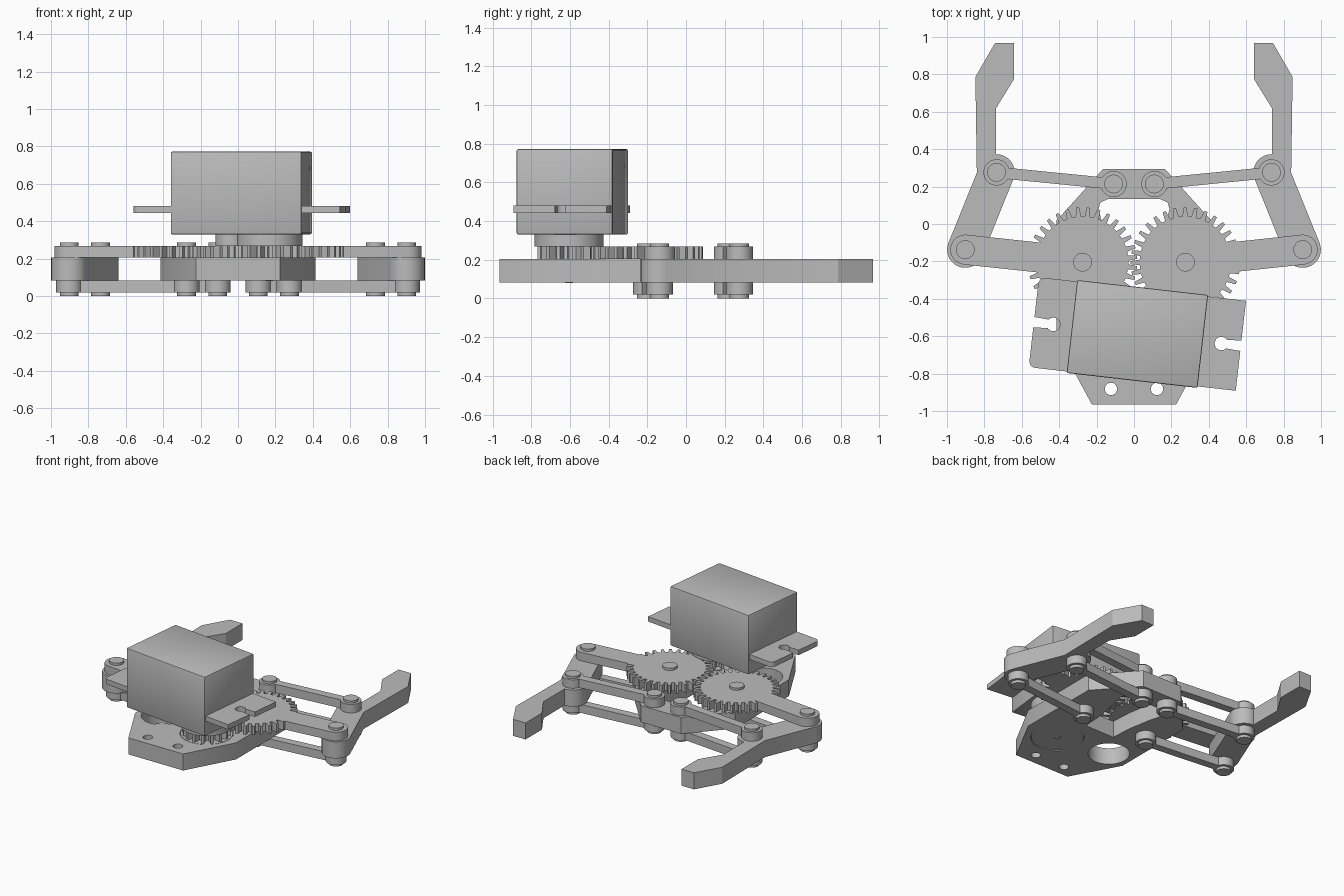
import bpy, bmesh, math
from math import sin, cos, pi, radians, atan2
from mathutils import Vector

if "Cube" in bpy.data.objects:
    bpy.data.objects.remove(bpy.data.objects["Cube"], do_unlink=True)

GREY = (0.5, 0.5, 0.5, 1)
mat = bpy.data.materials.new("plain grey")
mat.use_nodes = True
mat.diffuse_color = GREY
mat.node_tree.nodes["Principled BSDF"].inputs["Base Color"].default_value = GREY

# Height layers
LOW, MID, HIGH, TOP = 0.02, 0.082, 0.205, 0.268
PIN_TOP = 0.285


def prism(name, outline, z0, z1):
    """Extrude a flat outline between two heights."""
    bm = bmesh.new()
    face = bm.faces.new([bm.verts.new((x, y, z0)) for x, y in outline])
    face.normal_update()
    if face.normal.z < 0:
        face.normal_flip()
    new = bmesh.ops.extrude_face_region(bm, geom=[face], use_keep_orig=True)["geom"]
    for v in new:
        if isinstance(v, bmesh.types.BMVert):
            v.co.z = z1
    bmesh.ops.recalc_face_normals(bm, faces=bm.faces)
    mesh = bpy.data.meshes.new(name)
    bm.to_mesh(mesh)
    bm.free()
    mesh.materials.append(mat)
    obj = bpy.data.objects.new(name, mesh)
    bpy.context.collection.objects.link(obj)
    return obj


def activate(obj):
    bpy.ops.object.select_all(action="DESELECT")
    obj.select_set(True)
    bpy.context.view_layer.objects.active = obj


def combine(obj, others, operation="UNION"):
    """Join or cut solids, then remove the helpers."""
    activate(obj)
    for other in others:
        mod = obj.modifiers.new("combine", "BOOLEAN")
        mod.operation, mod.solver, mod.object = operation, "EXACT", other
        bpy.ops.object.modifier_apply(modifier=mod.name)
        bpy.data.objects.remove(other, do_unlink=True)
    return obj


def smooth(obj):
    activate(obj)
    bpy.ops.object.shade_smooth_by_angle(angle=radians(30))
    return obj


def arc(c, r, a0, a1, n=16):
    return [(c[0] + r * cos(a0 + (a1 - a0) * i / n),
             c[1] + r * sin(a0 + (a1 - a0) * i / n)) for i in range(n + 1)]


def circle(c, r, n=32):
    return arc(c, r, 0, 2 * pi, n)[:-1]


def bar(a, b, r):
    """Capsule outline around the segment a-b."""
    t = atan2(b[1] - a[1], b[0] - a[0])
    return arc(b, r, t - pi / 2, t + pi / 2) + arc(a, r, t + pi / 2, t + 1.5 * pi)


def gear_outline(c, root, tip, teeth, phase):
    pts, step = [], 2 * pi / teeth
    for i in range(teeth):
        for off, r in ((-0.3, root), (-0.15, tip), (0.15, tip), (0.3, root)):
            a = radians(phase) + (i + off) * step
            pts.append((c[0] + r * cos(a), c[1] + r * sin(a)))
    return pts


def flip(pts, s):
    return [(x * s, y) for x, y in pts]


def link(name, a, b, z0, z1, ends):
    body = prism(name, bar(a, b, 0.03), z0, z1)
    return smooth(combine(body, [prism("end", circle(p, 0.07), z0, z1) for p in ends]))


# Base plate with central opening, side lobe and drive recess
DRIVE = (0.166, -0.605)
half = [(0.225, -0.965), (0.415, -0.615), (0.415, 0.02), (0.385, 0.05), (0.165, 0.295)]
base = prism("base_plate", half + flip(half, -1)[::-1], MID, HIGH)
side = [(0.12, -0.36), (0.13, -0.2), (0.16, -0.03), (0.19, 0.08), (0.18, 0.115), (0.14, 0.133)]
cuts = [prism("cut", side + flip(side, -1)[::-1], 0, 1),
        prism("cut", circle((-0.24, -0.55), 0.14), 0, 1),
        prism("cut", circle(DRIVE, 0.18), 0, 1)]
cuts += [prism("cut", circle((s * 0.123, -0.882), 0.033), 0, 1) for s in (-1, 1)]
smooth(combine(base, cuts, "DIFFERENCE"))

# Drive gear and its hub in the recess
smooth(prism("drive_hub", circle(DRIVE, 0.177), MID + 0.004, HIGH))
prism("drive_gear", gear_outline(DRIVE, 0.115, 0.163, 16, 3), HIGH, TOP)
smooth(prism("drive_pin", circle(DRIVE, 0.02), MID - 0.003, MID + 0.01))

for s, word, phase in ((1, "left", 0.4), (-1, "right", 5.25)):
    gear_c, elbow = (s * 0.275, -0.204), (s * 0.902, -0.137)
    knuckle, inner = (s * 0.735, 0.276), (s * 0.109, 0.214)

    # Geared arm above, slim link below
    arm = prism(word + "_geared_arm", gear_outline(gear_c, 0.245, 0.293, 32, phase), HIGH, TOP)
    t = Vector(gear_c).lerp(Vector(elbow), 0.2)
    smooth(combine(arm, [prism("arm", bar(t, elbow, 0.08), HIGH, TOP)]))
    link(word + "_lower_arm", gear_c, elbow, LOW, MID, (gear_c, elbow))

    # Parallel links above and below
    for tag, z0, z1 in (("upper", HIGH, TOP), ("lower", LOW, MID)):
        link(f"{word}_{tag}_link", inner, knuckle, z0, z1, (inner, knuckle))

    # Finger with angled tip
    finger = prism(word + "_finger", bar(elbow, knuckle, 0.097), MID, HIGH)
    tip = [(0.84, 0.25), (0.848, 0.786), (0.743, 0.968), (0.641, 0.968),
           (0.641, 0.775), (0.737, 0.62), (0.737, 0.25)]
    smooth(combine(finger, [prism("tip", flip(tip, s), MID, HIGH)]))

    # Pivot pins
    for tag, p in (("gear", gear_c), ("elbow", elbow), ("knuckle", knuckle), ("inner", inner)):
        smooth(prism(f"{word}_{tag}_pin", circle(p, 0.05), 0, PIN_TOP))

# Motor: built straight, then turned into place
body = prism("motor_body", [(-0.352, -0.25), (0.352, -0.25), (0.352, 0.25), (-0.352, 0.25)],
             0.33, 0.772)
activate(body)
mod = body.modifiers.new("soft edges", "BEVEL")
mod.width, mod.segments = 0.008, 2
bpy.ops.object.modifier_apply(modifier=mod.name)

# Mounting flange with rounded corners on one end and keyhole slots
W, D, R = 0.557, 0.242, 0.035
outline = [(W, -D), (W, D)]
outline += arc((-W + R, D - R), R, pi / 2, pi, 6) + arc((-W + R, -D + R), R, pi, 1.5 * pi, 6)
flange = prism("motor_flange", outline, 0.443, 0.48)
slots = []
for s in (-1, 1):
    slots.append(prism("cut", circle((s * 0.452, 0), 0.036), 0, 1))
    slots.append(prism("cut", flip([(0.46, -0.022), (0.6, -0.03), (0.6, 0.03), (0.46, 0.022)], s), 0, 1))
combine(flange, slots, "DIFFERENCE")

# Output bosses under the motor
boss = prism("motor_boss", circle((0.15, 0), 0.178, 48), TOP, 0.332)
combine(boss, [prism("small", circle((-0.055, 0), 0.085), TOP, 0.332)])
for part in (body, flange, boss):
    part.location = (0.018, -0.588, 0)
    part.rotation_euler.z = radians(-6.5)
    smooth(part)
